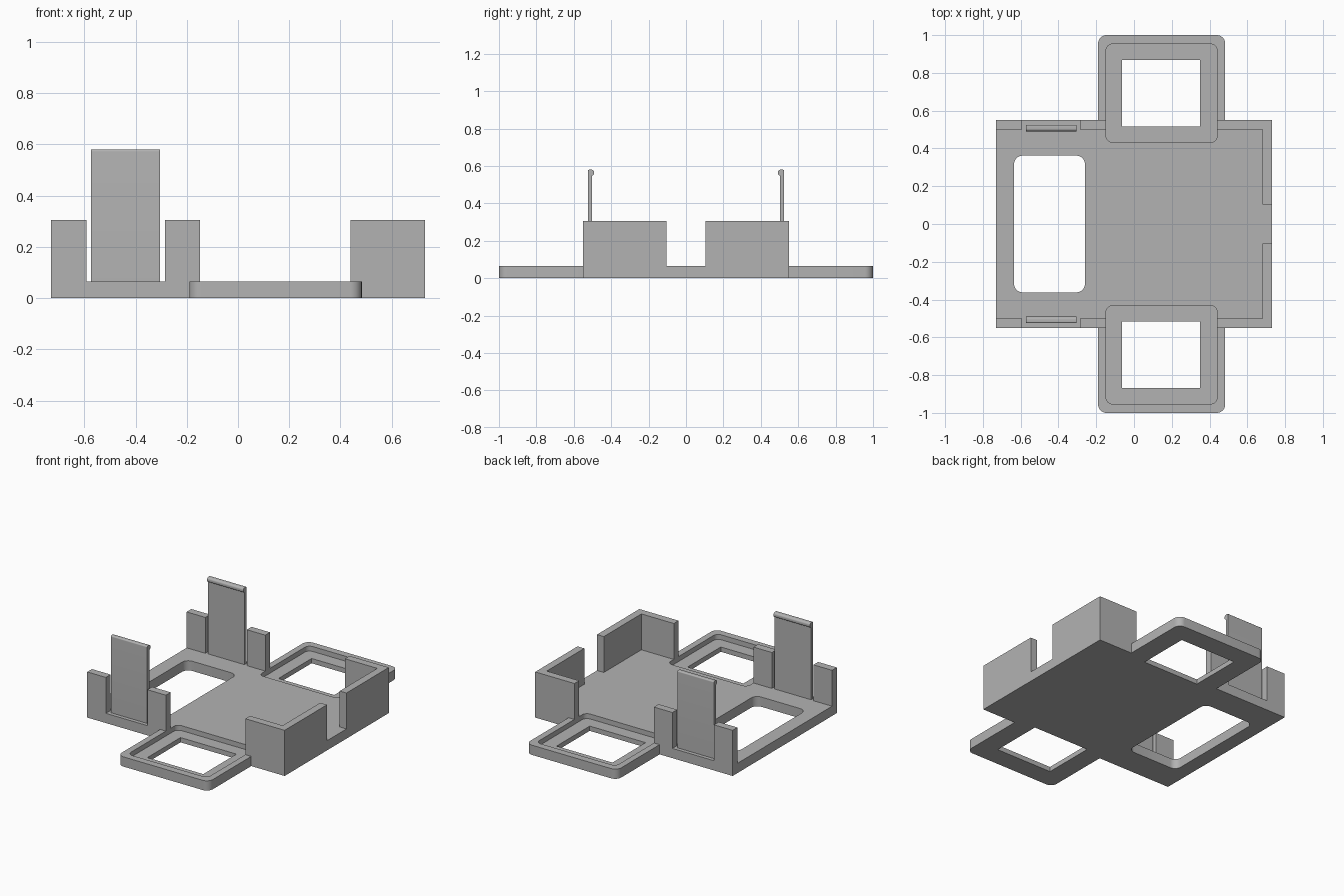
import bpy, bmesh
from math import sin, cos, pi
from mathutils import Vector

if "Cube" in bpy.data.objects:
    bpy.data.objects.remove(bpy.data.objects["Cube"], do_unlink=True)

grey = bpy.data.materials.new("plain_grey")
grey.use_nodes = True
grey.diffuse_color = (0.45, 0.45, 0.45, 1)
grey.node_tree.nodes["Principled BSDF"].inputs["Base Color"].default_value = grey.diffuse_color

PLATE_TOP, WALL_TOP, RECESS = 0.065, 0.305, 0.032
CORNER = 0.045


def rounded(corners, steps=8):
    """Outline from (x, y, radius) right-angled corners."""
    out = []
    for i, (x, y, r) in enumerate(corners):
        p = Vector((x, y))
        if r == 0:
            out.append(p)
            continue
        a = (Vector(corners[i - 1][:2]) - p).normalized()
        b = (Vector(corners[(i + 1) % len(corners)][:2]) - p).normalized()
        c = p + (a + b) * r
        for k in range(steps + 1):
            t = k / steps * pi / 2
            out.append(c - (b * cos(t) + a * sin(t)) * r)
    return out


def rect(x0, x1, y0, y1, r=0):
    return [(x0, y0, r), (x1, y0, r), (x1, y1, r), (x0, y1, r)]


def prism(name, corners, lo, hi, along_x=False):
    """Extrude an outline along z, or a (y, z) profile along x."""
    bm = bmesh.new()
    pts = rounded(corners)
    place = (lambda p: (lo, p.x, p.y)) if along_x else (lambda p: (p.x, p.y, lo))
    face = bm.faces.new([bm.verts.new(place(p)) for p in pts])
    ext = bmesh.ops.extrude_face_region(bm, geom=[face])["geom"]
    move = Vector((hi - lo, 0, 0)) if along_x else Vector((0, 0, hi - lo))
    bmesh.ops.translate(bm, vec=move, verts=[g for g in ext if isinstance(g, bmesh.types.BMVert)])
    bmesh.ops.recalc_face_normals(bm, faces=bm.faces)
    mesh = bpy.data.meshes.new(name)
    bm.to_mesh(mesh)
    bm.free()
    mesh.materials.append(grey)
    obj = bpy.data.objects.new(name, mesh)
    bpy.context.collection.objects.link(obj)
    return obj


def smooth(obj):
    bpy.ops.object.select_all(action="DESELECT")
    obj.select_set(True)
    bpy.context.view_layer.objects.active = obj
    bpy.ops.object.shade_smooth_by_angle()


def cut(obj, cutter):
    """Subtract the cutter, then delete it."""
    cutter.hide_render = True
    mod = obj.modifiers.new("cut", "BOOLEAN")
    mod.operation, mod.solver, mod.object = "DIFFERENCE", "EXACT", cutter
    bpy.context.view_layer.objects.active = obj
    bpy.ops.object.modifier_apply(modifier=mod.name)
    bpy.data.objects.remove(cutter, do_unlink=True)


# Base plate with a rounded tab at the front and back
X, Y, TAB_L, TAB_R = 0.73, 0.55, -0.19, 0.483
base = prism("base_plate", [
    (-X, -Y, 0), (TAB_L, -Y, 0), (TAB_L, -1, CORNER), (TAB_R, -1, CORNER), (TAB_R, -Y, 0), (X, -Y, 0),
    (X, Y, 0), (TAB_R, Y, 0), (TAB_R, 1, CORNER), (TAB_L, 1, CORNER), (TAB_L, Y, 0), (-X, Y, 0)],
    0, PLATE_TOP)

# Large window, then a stepped opening in each tab
cut(base, prism("window_cutter", rect(-0.635, -0.26, -0.362, 0.362, CORNER), -0.1, 0.2))
for s in (-1, 1):
    cut(base, prism("recess_cutter", rect(-0.148, 0.44, s * 0.432, s * 0.953, 0.035), RECESS, 0.2))
    cut(base, prism("opening_cutter", rect(-0.063, 0.35, s * 0.517, s * 0.867), -0.1, 0.2))
smooth(base)

for s, side in ((-1, "front"), (1, "back")):
    # Corner wall wrapping onto the left side
    prism(side + "_corner_wall", [
        (0.44, s * Y, 0), (X, s * Y, 0), (X, s * 0.103, 0), (0.68, s * 0.103, 0),
        (0.68, s * 0.5, 0), (0.44, s * 0.5, 0)], PLATE_TOP, WALL_TOP)
    # Short wall posts either side of the clip
    prism(side + "_outer_post", rect(-X, -0.592, s * 0.5, s * Y), PLATE_TOP, WALL_TOP)
    prism(side + "_inner_post", rect(-0.285, -0.148, s * 0.5, s * Y), PLATE_TOP, WALL_TOP)
    # Tall clip with a rounded inward lip
    smooth(prism(side + "_clip", [
        (s * 0.525, PLATE_TOP, 0), (s * 0.525, 0.58, 0.008), (s * 0.491, 0.58, 0.014),
        (s * 0.491, 0.549, 0.011), (s * 0.503, 0.549, 0), (s * 0.503, PLATE_TOP, 0)],
        -0.573, -0.304, along_x=True))
